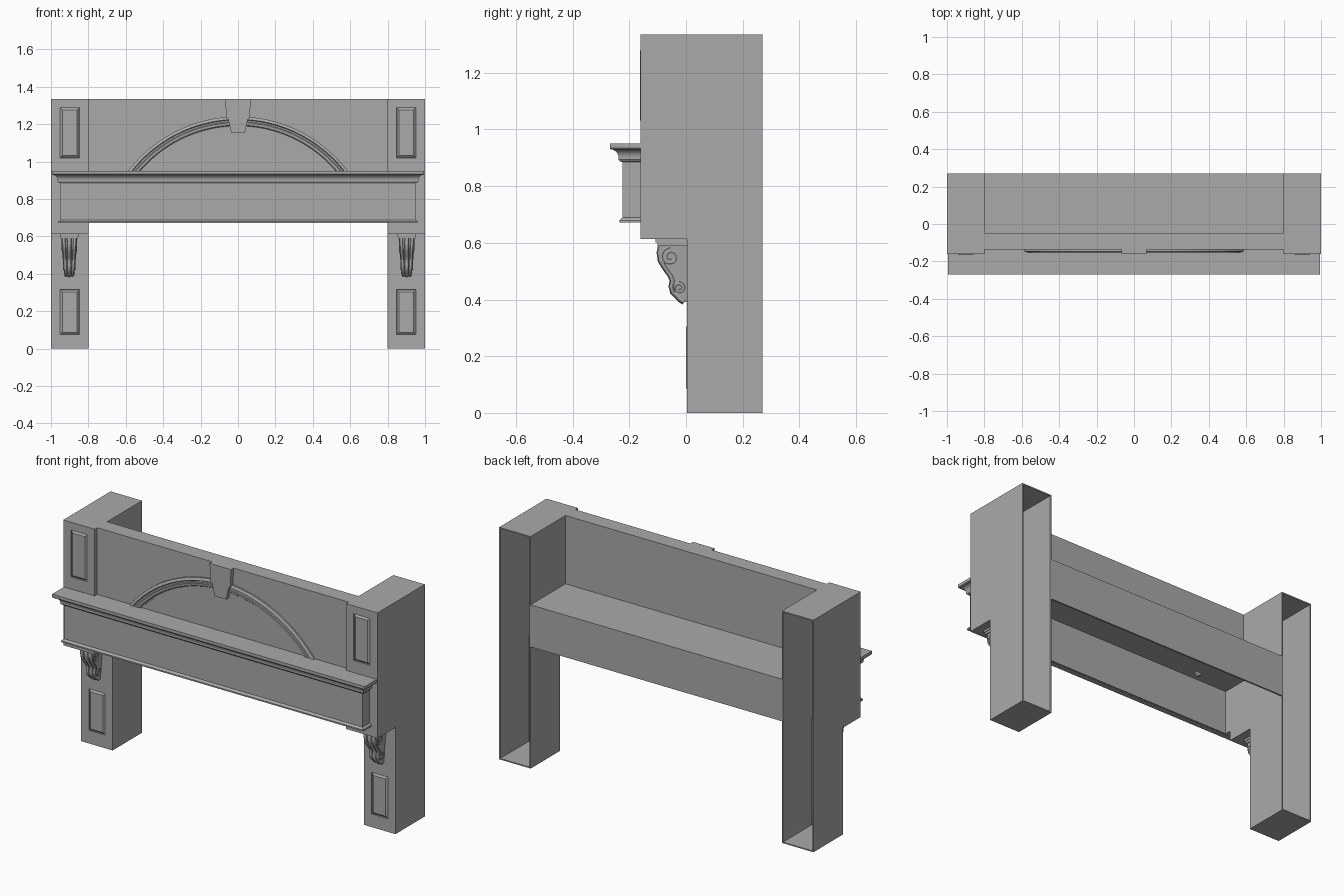
import bpy, bmesh, math
from mathutils import Vector

if "Cube" in bpy.data.objects:
    bpy.data.objects.remove(bpy.data.objects["Cube"])

mat = bpy.data.materials.new("stone_grey")
mat.diffuse_color = (0.4, 0.4, 0.4, 1)
mat.use_nodes = True
mat.node_tree.nodes["Principled BSDF"].inputs["Base Color"].default_value = mat.diffuse_color


def finish(bm, name, smooth=None):
    me = bpy.data.meshes.new(name)
    bm.to_mesh(me)
    bm.free()
    ob = bpy.data.objects.new(name, me)
    bpy.context.collection.objects.link(ob)
    me.materials.append(mat)
    if smooth:
        bpy.ops.object.select_all(action='DESELECT')
        ob.select_set(True)
        bpy.context.view_layer.objects.active = ob
        bpy.ops.object.shade_smooth_by_angle(angle=math.radians(smooth))
    return ob


def loft(rings, name, cyclic=False, caps=True, smooth=None):
    """Join equal-length closed rings of points into a surface."""
    bm = bmesh.new()
    vs = [[bm.verts.new(p) for p in r] for r in rings]
    n, m = len(rings), len(rings[0])
    for i in range(n if cyclic else n - 1):
        a, b = vs[i], vs[(i + 1) % n]
        for j in range(m):
            bm.faces.new((a[j], a[(j + 1) % m], b[(j + 1) % m], b[j]))
    if caps and not cyclic:
        bm.faces.new(vs[0])
        bm.faces.new(vs[-1])
    bmesh.ops.recalc_face_normals(bm, faces=bm.faces)
    return finish(bm, name, smooth)


def box(name, x0, x1, y0, y1, z0, z1):
    ring = lambda z: [(x0, y0, z), (x1, y0, z), (x1, y1, z), (x0, y1, z)]
    return loft([ring(z0), ring(z1)], name)


def tube(name, pts, r, sides=8):
    """Round moulding that follows a path lying in a plane of constant x."""
    rings = []
    for i, p in enumerate(pts):
        t = (Vector(pts[min(i + 1, len(pts) - 1)]) - Vector(pts[max(i - 1, 0)])).normalized()
        u = Vector((1, 0, 0))
        v = t.cross(u)
        rings.append([Vector(p) + r * (u * math.cos(k * math.tau / sides) + v * math.sin(k * math.tau / sides))
                      for k in range(sides)])
    return loft(rings, name, smooth=50)


def wrap_moulding(name, profile, smooth=None):
    """Sweep (offset, z) round the front and both ends of the mantel."""
    path = lambda d: [(-.95 - d, -.16), (-.95 - d, -.224 - d), (.95 + d, -.224 - d), (.95 + d, -.16)]
    rings = [[(*path(d)[k], z) for d, z in profile] for k in range(4)]
    return loft(rings, name, smooth=smooth)


# Hollow stepped pillars, open at the back, with sunk and fielded panels
def pillar(s):
    prof = [(.27, 0), (.003, 0), (.003, .614), (-.16, .614), (-.16, 1.335), (.27, 1.335)]
    bm = bmesh.new()
    a = [bm.verts.new((s * .8, y, z)) for y, z in prof]
    b = [bm.verts.new((s * 1.0, y, z)) for y, z in prof]
    bm.faces.new(a)
    bm.faces.new(b)
    for i in range(6):
        j = (i + 1) % 6
        bm.faces.new((a[i], a[j], b[j], b[i]))
    bmesh.ops.recalc_face_normals(bm, faces=bm.faces)
    back = [f for f in bm.faces if f.normal.y > .9]
    bmesh.ops.delete(bm, geom=back, context='FACES')
    for axis, values in ((0, (s * .848, s * .952)), (2, (.075, .315, 1.02, 1.29))):
        for v in values:
            co, no = Vector(), Vector()
            co[axis], no[axis] = v, 1
            front = [f for f in bm.faces if f.normal.y < -.9]
            geom = front + list({e for f in front for e in f.edges}) + list({w for f in front for w in f.verts})
            bmesh.ops.bisect_plane(bm, geom=geom, plane_co=co, plane_no=no, dist=1e-5)
    panels = []
    for f in bm.faces:
        c = f.calc_center_median()
        if f.normal.y < -.9 and abs(abs(c.x) - .9) < .01 and (.08 < c.z < .31 or 1.03 < c.z < 1.28):
            panels.append(f)
    bmesh.ops.inset_individual(bm, faces=panels, thickness=.002, depth=-.007)
    bmesh.ops.inset_individual(bm, faces=panels, thickness=.016, depth=.010)
    ob = finish(bm, "pillar")
    mod = ob.modifiers.new("wall", 'SOLIDIFY')
    mod.thickness = .01
    mod.offset = -1


# Carved bracket under each upper pillar
S_CURVE = [(-.088, .59), (-.093, .565), (-.089, .537), (-.072, .51), (-.055, .487), (-.047, .467),
           (-.051, .447), (-.046, .427), (-.031, .413), (-.02, .40), (-.006, .392)]


def bracket(s):
    cx = s * .902
    half = lambda z: .024 + .016 * (z - .392) / .2
    prof = S_CURVE + [(.006, .392), (.006, .59)]
    loft([[(cx + k * half(z), y, z) for y, z in prof] for k in (-1, 1)], "bracket_body", smooth=35)
    box("bracket_cap", cx - .05, cx + .05, -.107, .006, .601, .614)
    box("bracket_neck", cx - .046, cx + .046, -.1, .006, .588, .601)
    for k in (-1, 0, 1):    # leaf ribs down the front
        tube("bracket_rib", [(cx + k * half(z) * .75, y, z) for y, z in S_CURVE], .008 if k else .011)
    for k in (-1, 1):       # spiral scrolls on the sides
        for y, z, r, turn in ((-.055, .551, .033, 1), (-.024, .442, .022, -1)):
            x = cx + k * half(z)
            pts = []
            for i in range(29):
                ang = turn * i / 28 * math.tau * 1.6 + math.pi / 2
                rr = r * (1 - .8 * i / 28)
                pts.append((x, y + rr * math.cos(ang), z + rr * math.sin(ang)))
            tube("bracket_scroll", pts, .005, 6)
        tube("bracket_edge", [(cx + k * half(z), y + .006, z) for y, z in S_CURVE[2:8]], .004, 6)


for s in (-1, 1):
    pillar(s)
    bracket(s)
    box("mantel_end", *sorted((s * .8, s * .95)), -.224, -.155, .672, .94)

# Mantel: front board, shelf, rear board; hollow and open underneath
box("mantel_front", -.95, .95, -.224, -.196, .672, .94)
box("mantel_shelf", -.8, .8, -.2, .27, .93, .942)
box("mantel_shelf_front", -.95, .95, -.23, -.13, .93, .951)
box("mantel_rear_board", -.8, .8, .26, .27, .70, .942)

# Cornice and base moulding
cove = [(.042 - .028 * math.sin(a), .93 - .03 * (1 - math.cos(a)))
        for a in (k * math.pi / 12 for k in range(7))]
wrap_moulding("cornice", [(-.02, .951), (.045, .951), (.045, .934), (.042, .93)] + cove[1:]
              + [(.014, .894), (.009, .887), (0, .885), (-.02, .885)], 25)
wrap_moulding("base_moulding", [(-.02, .671), (.011, .671), (.011, .679), (.005, .686), (0, .689), (-.02, .689)])

# Upper back panel
box("overmantel_panel", -.8, .8, -.137, -.047, .935, 1.335)

# Segmental arch moulding
arch_prof = [(.738, -.13), (.738, -.146), (.723, -.152), (.719, -.146), (.711, -.146),
             (.707, -.150), (.692, -.147), (.688, -.142), (.681, -.142), (.681, -.13)]
rings = []
for i in range(49):
    a = math.radians(36 + 108 * i / 48)
    rings.append([(r * math.cos(a), y, .503 + r * math.sin(a)) for r, y in arch_prof])
loft(rings, "arch_moulding", smooth=25)

# Tapered keystone
outline = [(-.068, 1.335), (-.063, 1.232), (-.052, 1.225), (-.037, 1.155),
           (.037, 1.155), (.052, 1.225), (.063, 1.232), (.068, 1.335)]
loft([[(x, y, z) for x, z in outline] for y in (-.13, -.161)], "keystone")
